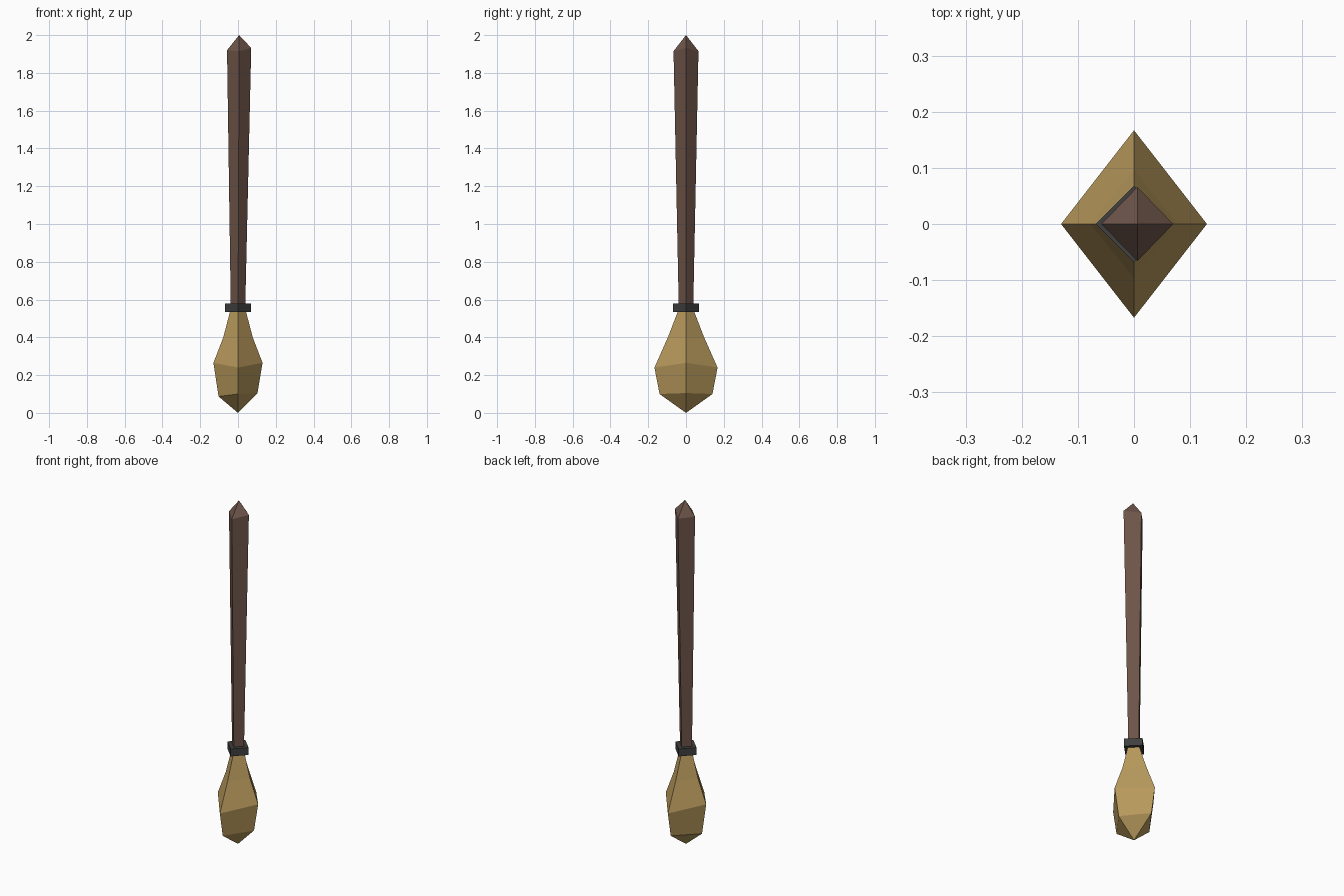
import bpy

if "Cube" in bpy.data.objects:
    bpy.data.objects.remove(bpy.data.objects["Cube"])


def material(name, color):
    m = bpy.data.materials.new(name)
    m.diffuse_color = (*color, 1)
    m.use_nodes = True
    m.node_tree.nodes["Principled BSDF"].inputs["Base Color"].default_value = m.diffuse_color
    return m


def loft(name, rings, mat, bottom=None, top=None):
    """Four-sided diamond loft; each ring is (x, y, z, centre_x, z_left, z_right)."""
    verts, faces = [], []
    for x, y, z, cx, zl, zr in rings:
        verts += [(cx + x, 0, zr), (cx, y, z), (cx - x, 0, zl), (cx, -y, z)]
    for r in range(len(rings) - 1):
        for i in range(4):
            a, b = r * 4 + i, r * 4 + (i + 1) % 4
            faces.append((a, b, b + 4, a + 4))
    last = (len(rings) - 1) * 4
    # Ends are either a flat cap or a pointed tip
    for base, tip, flip in ((0, bottom, True), (last, top, False)):
        loop = [base + i for i in range(4)]
        if flip:
            loop.reverse()
        if tip is None:
            faces.append(tuple(loop))
        else:
            verts.append(tip)
            n = len(verts) - 1
            faces += [(loop[i], loop[(i + 1) % 4], n) for i in range(4)]
    mesh = bpy.data.meshes.new(name)
    mesh.from_pydata(verts, [], faces)
    mesh.materials.append(mat)
    obj = bpy.data.objects.new(name, mesh)
    bpy.context.collection.objects.link(obj)
    return obj


wood = material("dark_wood", (0.153, 0.09, 0.067))
straw = material("straw", (0.48, 0.32, 0.107))
iron = material("dark_band", (0.05, 0.05, 0.05))

# Bristle head
loft("bristles", [
    (0.103, 0.14, 0.10, 0, 0.087, 0.105),
    (0.13, 0.167, 0.24, 0, 0.265, 0.265),
    (0.078, 0.096, 0.40, 0, 0.40, 0.40),
    (0.04, 0.04, 0.545, 0, 0.545, 0.545),
], straw, bottom=(0, 0, 0))

# Binding band
loft("band", [(0.068, 0.068, z, 0, z, z) for z in (0.535, 0.578)], iron)

# Tapered handle with pointed end
loft("handle", [
    (0.038, 0.038, 0.545, 0, 0.545, 0.545),
    (0.064, 0.066, 1.915, 0.006, 1.92, 1.932),
], wood, top=(0.006, 0, 2.0))
